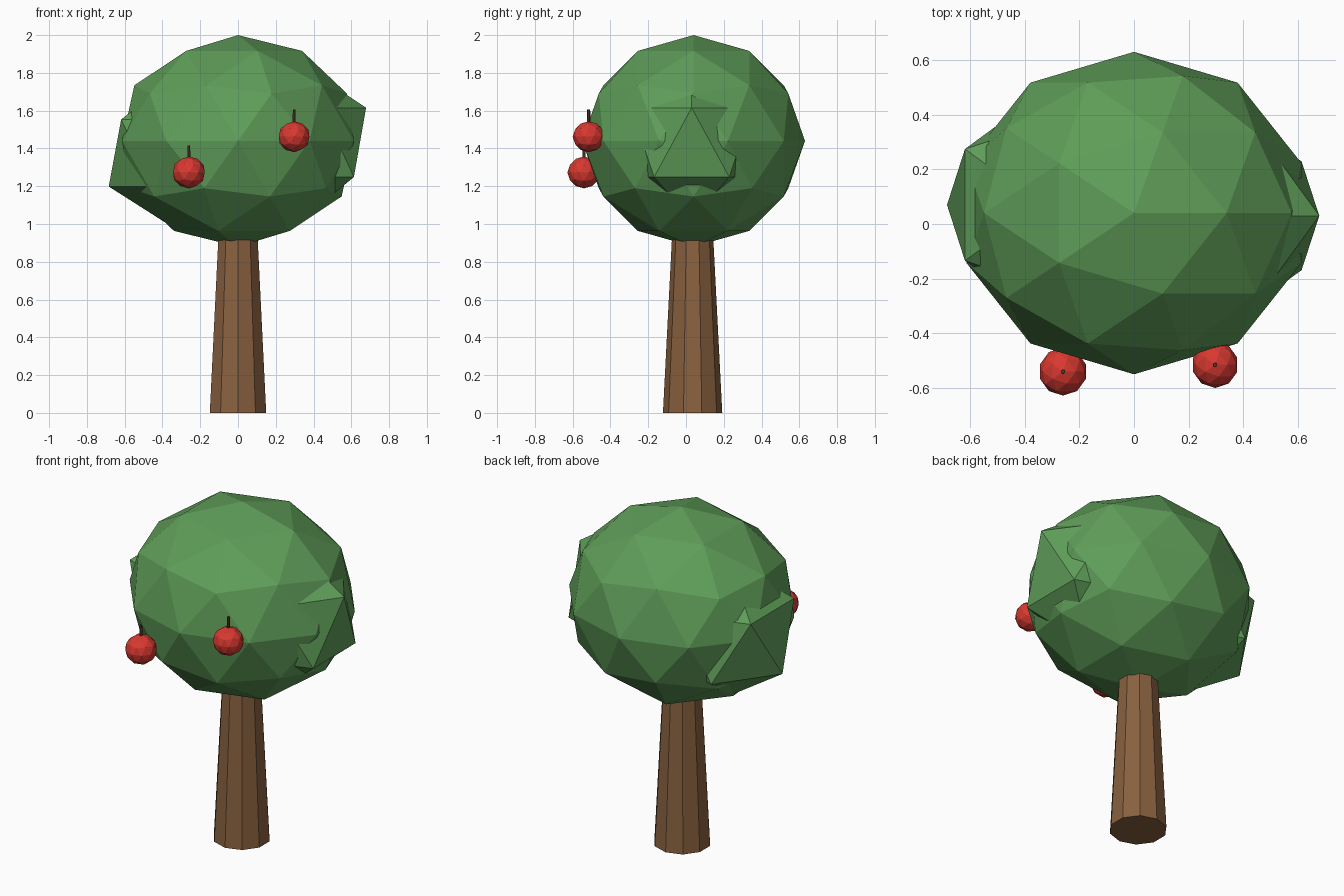
import bpy

if "Cube" in bpy.data.objects:
    bpy.data.objects.remove(bpy.data.objects["Cube"])


def material(name, rgb):
    m = bpy.data.materials.new(name)
    m.diffuse_color = (*rgb, 1)
    m.use_nodes = True
    m.node_tree.nodes["Principled BSDF"].inputs["Base Color"].default_value = m.diffuse_color
    return m


LEAF = material("leaf_green", (0.113, 0.335, 0.098))
BARK = material("bark_brown", (0.25, 0.12, 0.05))
FRUIT = material("fruit_red", (0.69, 0.04, 0.03))
STEM = material("stem_brown", (0.09, 0.04, 0.02))


def finish(name, mat):
    ob = bpy.context.object
    ob.name = name
    ob.data.materials.append(mat)
    return ob


def ball(name, mat, centre, radii, subdivisions):
    bpy.ops.mesh.primitive_ico_sphere_add(subdivisions=subdivisions, radius=1, location=centre)
    ob = finish(name, mat)
    ob.scale = radii


def taper(name, mat, x, y, z0, z1, r0, r1, sides):
    bpy.ops.mesh.primitive_cone_add(vertices=sides, radius1=r0, radius2=r1,
                                    depth=z1 - z0, location=(x, y, (z0 + z1) / 2))
    finish(name, mat)


# Trunk
taper("trunk", BARK, 0, 0.035, 0, 1.05, 0.157, 0.103, 10)

# Canopy: one large ball with a coarse lump on each side
ball("canopy", LEAF, (0, 0.04, 1.44), (0.645, 0.59, 0.56), 2)
ball("canopy_lump_left", LEAF, (-0.34, 0.07, 1.376), (0.385, 0.389, 0.397), 1)
ball("canopy_lump_right", LEAF, (0.34, 0.03, 1.432), (0.378, 0.378, 0.41), 1)

# Fruits with upright stems
for side, x, y, z, r in (("left", -0.26, -0.54, 1.273, 0.088),
                         ("right", 0.297, -0.515, 1.462, 0.085)):
    ball(f"fruit_{side}", FRUIT, (x, y, z), (r, r, r * 0.96), 2)
    taper(f"fruit_stem_{side}", STEM, x, y, z + 0.06, z + 0.143, 0.009, 0.008, 6)
